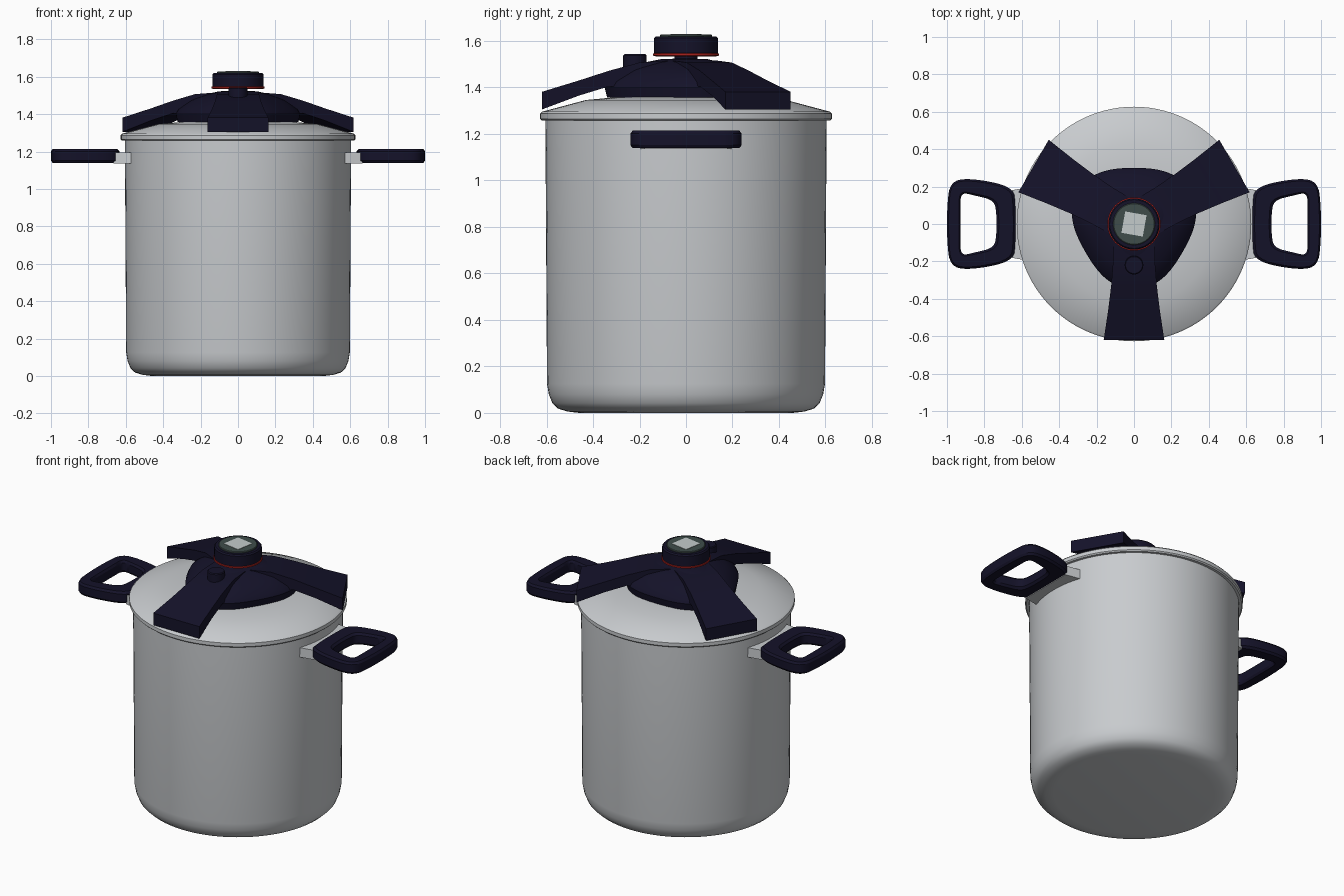
import bpy, bmesh, math

if "Cube" in bpy.data.objects:
    bpy.data.objects.remove(bpy.data.objects["Cube"])


def material(name, rgb):
    m = bpy.data.materials.new(name)
    m.diffuse_color = (*rgb, 1)
    m.use_nodes = True
    m.node_tree.nodes["Principled BSDF"].inputs["Base Color"].default_value = m.diffuse_color
    return m


STEEL = material("brushed_steel", (0.58, 0.60, 0.62))
NAVY = material("dark_navy_plastic", (0.007, 0.006, 0.022))
RED = material("red_ring", (0.40, 0.015, 0.012))
SLATE = material("slate_green", (0.05, 0.075, 0.07))
PALE = material("pale_grey", (0.55, 0.60, 0.60))


def finish(name, bm, mat, angle=32):
    bmesh.ops.remove_doubles(bm, verts=bm.verts, dist=1e-5)
    bmesh.ops.recalc_face_normals(bm, faces=bm.faces)
    me = bpy.data.meshes.new(name)
    bm.to_mesh(me)
    bm.free()
    me.materials.append(mat)
    ob = bpy.data.objects.new(name, me)
    bpy.context.collection.objects.link(ob)
    bpy.ops.object.select_all(action='DESELECT')
    ob.select_set(True)
    bpy.context.view_layer.objects.active = ob
    bpy.ops.object.shade_smooth_by_angle(angle=math.radians(angle))
    return ob


def bridge(bm, loops, closed=False, caps=False):
    """Join equal-length loops of points with quads."""
    rings = [[bm.verts.new(p) for p in loop] for loop in loops]
    n = len(rings[0])
    pairs = list(zip(rings, rings[1:])) + ([(rings[-1], rings[0])] if closed else [])
    for a, b in pairs:
        for i in range(n):
            j = (i + 1) % n
            bm.faces.new((a[i], a[j], b[j], b[i]))
    if caps:
        bm.faces.new(rings[0])
        bm.faces.new(rings[-1])


def lathe(name, profile, mat, seg=96, shape=lambda a: 1.0, centre=(0, 0)):
    """Spin (radius, z) points about z; shape scales the radius by angle."""
    bm = bmesh.new()
    angles = [2 * math.pi * i / seg for i in range(seg)]
    bridge(bm, [[(centre[0] + r * shape(a) * math.cos(a),
                  centre[1] + r * shape(a) * math.sin(a), z) for a in angles]
                for r, z in profile], caps=True)
    return finish(name, bm, mat)


def smooth_loop(pts, rounds=3):
    """Corner cutting on a closed outline."""
    for _ in range(rounds):
        out = []
        for (x0, y0), (x1, y1) in zip(pts, pts[1:] + pts[:1]):
            out += [(.75 * x0 + .25 * x1, .75 * y0 + .25 * y1),
                    (.25 * x0 + .75 * x1, .25 * y0 + .75 * y1)]
        pts = out
    return pts


# Pot body and lid
lathe("pot_body", [(0.46, 0), (0.51, 0.006), (0.55, 0.018), (0.575, 0.042),
                   (0.59, 0.08), (0.598, 0.125), (0.605, 1.265)], STEEL)
lathe("lid", [(0.59, 1.258), (0.62, 1.258), (0.627, 1.265), (0.627, 1.287),
              (0.618, 1.296), (0.43, 1.346), (0.30, 1.358), (0.1, 1.362)], STEEL)

# Three-lobed hub
lathe("lid_hub", [(0.2, 1.357), (0.97, 1.357), (1.0, 1.40), (0.96, 1.425), (0.75, 1.475),
                  (0.5, 1.508), (0.3, 1.522), (0.1, 1.524)], NAVY,
      shape=lambda a: 0.325 + 0.025 * math.cos(3 * (a + math.pi / 2)))

# Three clamp arms: (radius, half width, top z, bottom z)
STATIONS = [(0.08, 0.11, 1.515, 1.38), (0.20, 0.112, 1.507, 1.39),
            (0.33, 0.122, 1.472, 1.405), (0.46, 0.138, 1.430, 1.365),
            (0.62, 0.162, 1.381, 1.305)]
for name, deg in (("front_arm", 270), ("back_right_arm", 30), ("back_left_arm", 150)):
    c, s = math.cos(math.radians(deg)), math.sin(math.radians(deg))
    bm = bmesh.new()
    bridge(bm, [[(r * c - w * s, r * s + w * c, z) for w, z in
                 ((-hw, bot), (hw, bot), (hw, top), (-hw, top))]
                for r, hw, top, bot in STATIONS], caps=True)
    finish(name, bm, NAVY, 25)

# Release peg and control knob
lathe("release_peg", [(0.05, 1.45), (0.05, 1.538), (0.045, 1.543)], NAVY, 32, centre=(0, -0.22))
lathe("knob_neck", [(0.05, 1.50), (0.05, 1.545)], NAVY, 32)
lathe("knob_red_ring", [(0.13, 1.534), (0.142, 1.537), (0.142, 1.546), (0.13, 1.549)], RED, 64)
lathe("knob", [(0.137, 1.545), (0.137, 1.612), (0.13, 1.62), (0.11, 1.62)], NAVY, 64)
lathe("knob_cap", [(0.112, 1.61), (0.112, 1.625), (0.108, 1.628)], SLATE, 64)
lathe("knob_plate", [(0.082, 1.626), (0.082, 1.630)], PALE, 4,
      shape=lambda a: 1.0).rotation_euler.z = math.radians(35)

# Side handles with steel brackets
OUTER = [(0.633, 0.10), (0.645, 0.20), (0.87, 0.246), (0.985, 0.228), (1.0, 0.08)]
INNER = [(0.735, 0.07), (0.752, 0.128), (0.85, 0.152), (0.927, 0.17), (0.927, 0.08)]
SECTION = [(0, 1.152), (0, 1.201), (0.12, 1.214), (0.88, 1.214),
           (1, 1.201), (1, 1.152), (0.88, 1.139), (0.12, 1.139)]
outer, inner = (smooth_loop(h + [(x, -y) for x, y in reversed(h)]) for h in (OUTER, INNER))
for side, sx in (("right", 1), ("left", -1)):
    bm = bmesh.new()
    bridge(bm, [[(sx * (ox + (ix - ox) * t), oy + (iy - oy) * t, z)
                 for (ox, oy), (ix, iy) in zip(outer, inner)] for t, z in SECTION], closed=True)
    finish(side + "_handle", bm, NAVY)
    bm = bmesh.new()
    bridge(bm, [[(sx * x, y, z) for x, y in ((0.55, -0.2), (0.665, -0.178),
                                             (0.665, 0.178), (0.55, 0.2))]
                for z in (1.135, 1.195)], caps=True)
    finish(side + "_handle_bracket", bm, STEEL)
